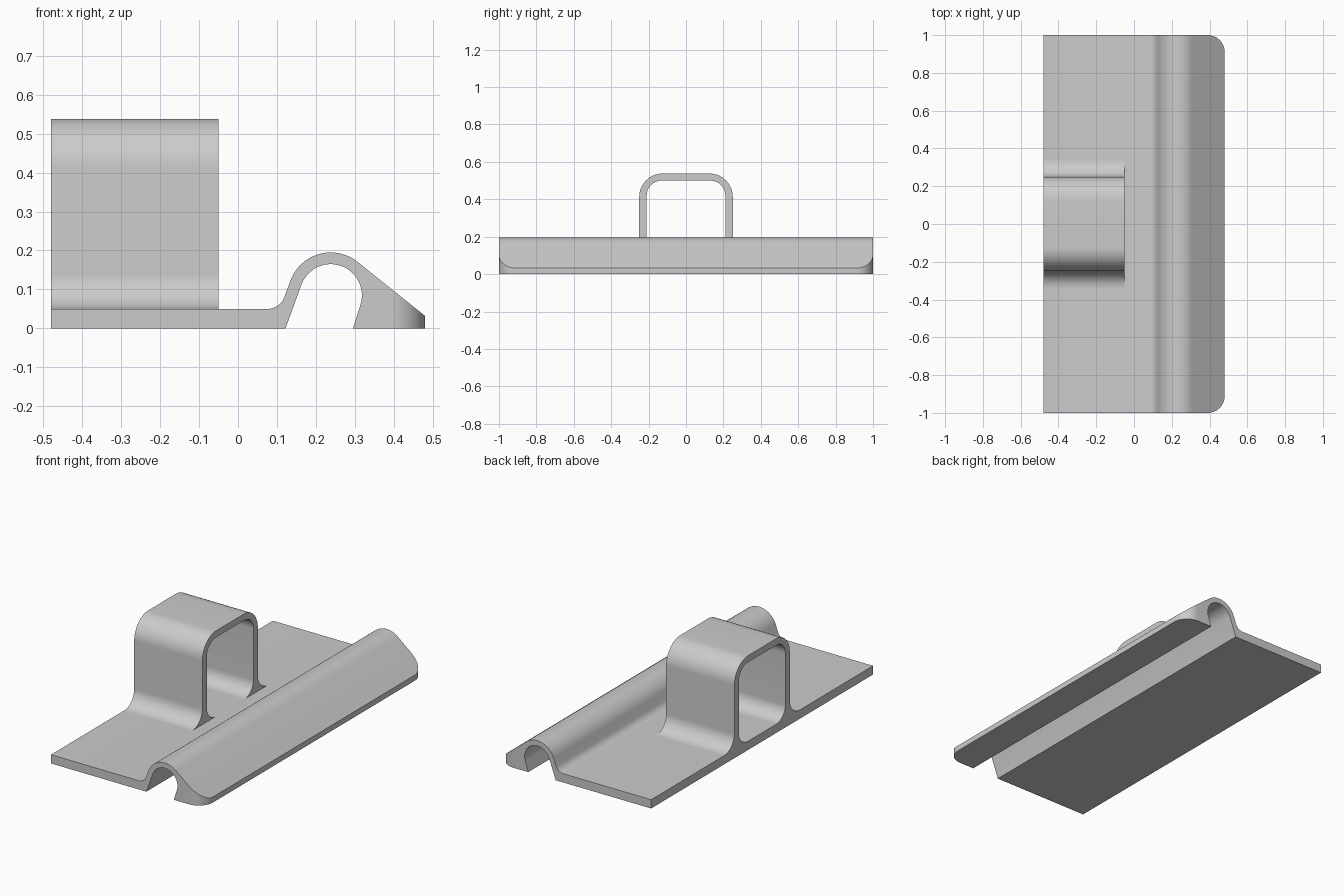
import bpy
import bmesh
from math import sin, cos, radians
from mathutils import Vector

if "Cube" in bpy.data.objects:
    bpy.data.objects.remove(bpy.data.objects["Cube"])

grey = bpy.data.materials.new("light_grey")
grey.use_nodes = True
colour = (0.6, 0.6, 0.6, 1)
grey.diffuse_color = colour
grey.node_tree.nodes["Principled BSDF"].inputs["Base Color"].default_value = colour


def arc(cx, cy, r, start, end, steps=14):
    """Points of a circular arc, angles in degrees."""
    angles = [radians(start + (end - start) * i / steps) for i in range(steps + 1)]
    return [(cx + r * cos(a), cy + r * sin(a)) for a in angles]


def mirrored(half):
    """Continue a path with its reflection across the vertical axis."""
    return half + [(-u, v) for u, v in reversed(half)]


def prism(name, outline, place, travel):
    """Extrude a closed outline; place maps its 2D points into space."""
    bm = bmesh.new()
    face = bm.faces.new([bm.verts.new(place(u, v)) for u, v in outline])
    result = bmesh.ops.extrude_face_region(bm, geom=[face])
    moved = [g for g in result["geom"] if isinstance(g, bmesh.types.BMVert)]
    bmesh.ops.translate(bm, verts=moved, vec=Vector(travel))
    bmesh.ops.recalc_face_normals(bm, faces=bm.faces)
    mesh = bpy.data.meshes.new(name)
    bm.to_mesh(mesh)
    bm.free()
    mesh.materials.append(grey)
    obj = bpy.data.objects.new(name, mesh)
    bpy.context.collection.objects.link(obj)
    return obj


def activate(obj):
    bpy.ops.object.select_all(action="DESELECT")
    obj.select_set(True)
    bpy.context.view_layer.objects.active = obj


# Base plate flowing into the hollow ridge and the sloping lip
END, PLATE = 0.48, 0.05
RIDGE_X, RIDGE_Z = 0.238, 0.085
profile = [(-END, 0), (-END, PLATE)]
profile += arc(0.075, 0.097, 0.047, -90, -20, 8)
profile += arc(RIDGE_X, RIDGE_Z, 0.11, 160, 51, 24)
profile += [(END, 0.032), (END, 0), (0.295, 0)]
profile += arc(RIDGE_X, RIDGE_Z, 0.08, -20, 160, 28)
profile += [(0.122, 0)]
plate = prism("base_plate", profile, lambda u, v: (u, -1, v), (0, 2, 0))

# Round the two lip corners in plan
R = 0.09
plan = [(-1, -1.1), (END - R, -1.1), (END - R, -1)]
plan += arc(END - R, -1 + R, R, -90, 0)
plan += [(u, -v) for u, v in reversed(plan)]
cutter = prism("corner_cutter", plan, lambda u, v: (u, v, -0.2), (0, 0, 0.6))
cutter.hide_render = True
activate(plate)
trim = plate.modifiers.new("round_corners", "BOOLEAN")
trim.operation = "INTERSECT"
trim.solver = "EXACT"
trim.object = cutter
bpy.ops.object.modifier_apply(modifier=trim.name)
bpy.data.objects.remove(cutter)

# Square loop with rounded shoulders and flared feet
outer = arc(0.34, PLATE + 0.09, 0.09, -90, -180) + arc(0.125, 0.413, 0.125, 0, 90)
inner = arc(0.13, PLATE + 0.08, 0.08, -90, 0) + arc(0.13, 0.42, 0.08, 0, 90)
outline = mirrored(outer) + list(reversed(mirrored(inner)))
loop = prism("holder_loop", outline, lambda u, v: (-END, u, v), (0.43, 0, 0))

for part in (plate, loop):
    activate(part)
    bpy.ops.object.shade_smooth_by_angle(angle=radians(25))
